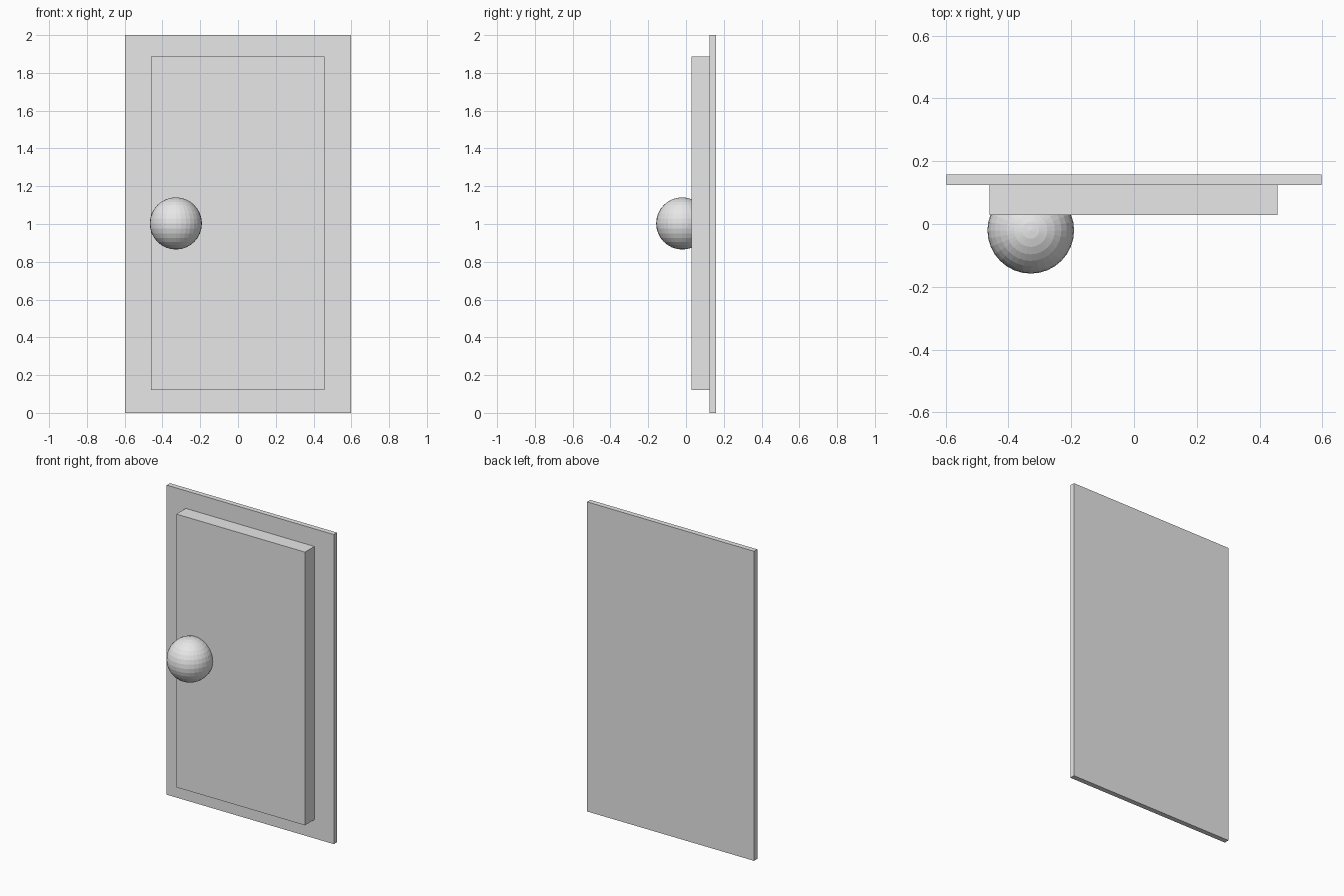
import bpy

if "Cube" in bpy.data.objects:
    bpy.data.objects.remove(bpy.data.objects["Cube"])

grey = bpy.data.materials.new("light_grey")
grey.diffuse_color = (0.8, 0.8, 0.8, 1.0)
grey.use_nodes = True
grey.node_tree.nodes["Principled BSDF"].inputs["Base Color"].default_value = grey.diffuse_color


def box(name, x, y, z):
    """Box from (min, max) ranges on each axis."""
    centre = [(a + b) / 2 for a, b in (x, y, z)]
    bpy.ops.mesh.primitive_cube_add(size=1, location=centre)
    obj = bpy.context.object
    obj.name = name
    obj.scale = [b - a for a, b in (x, y, z)]
    bpy.ops.object.transform_apply(location=False, rotation=False, scale=True)
    obj.data.materials.append(grey)


# Thin backing board behind the door
box("door_frame", (-0.597, 0.597), (0.125, 0.158), (0.0, 2.0))

# Raised door slab, seated slightly into the frame
box("door_panel", (-0.461, 0.458), (0.029, 0.13), (0.121, 1.886))

# Faceted round knob, partly sunk into the slab
bpy.ops.mesh.primitive_uv_sphere_add(
    segments=32, ring_count=16, radius=0.138, location=(-0.329, -0.02, 1.003))
knob = bpy.context.object
knob.name = "door_knob"
knob.data.materials.append(grey)
